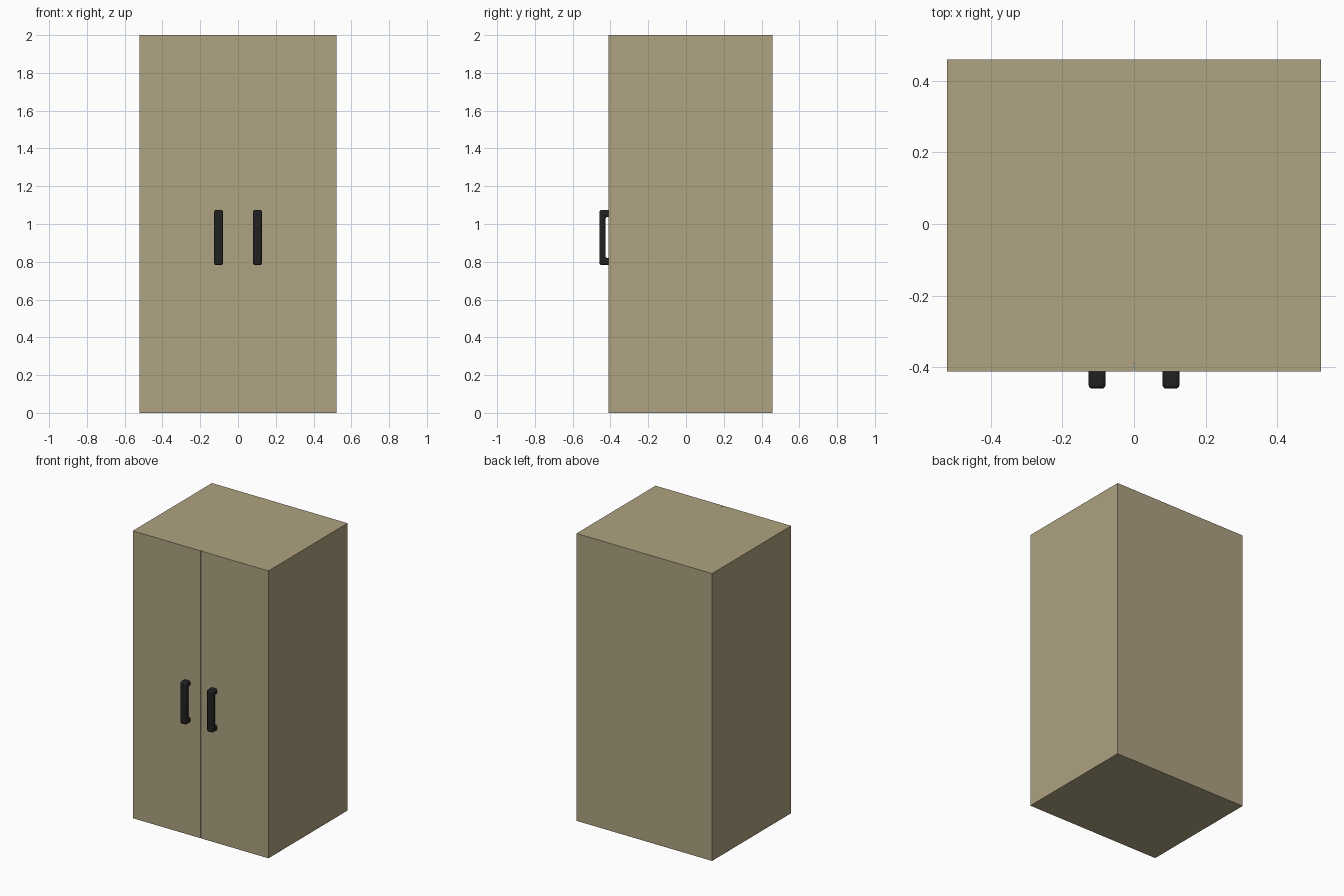
import bpy, bmesh

if "Cube" in bpy.data.objects:
    bpy.data.objects.remove(bpy.data.objects["Cube"])

W, H = 0.522, 2.0                       # half width, height
BACK, FRONT, DOOR = 0.459, -0.411, 0.02  # depth limits, door thickness


def material(name, rgb):
    m = bpy.data.materials.new(name)
    m.diffuse_color = (*rgb, 1)
    m.use_nodes = True
    m.node_tree.nodes["Principled BSDF"].inputs["Base Color"].default_value = m.diffuse_color
    return m


def add(name, bm, mat):
    bmesh.ops.recalc_face_normals(bm, faces=bm.faces)
    me = bpy.data.meshes.new(name)
    bm.to_mesh(me)
    bm.free()
    me.materials.append(mat)
    ob = bpy.data.objects.new(name, me)
    bpy.context.collection.objects.link(ob)
    return ob


def box(name, lo, hi, mat):
    bm = bmesh.new()
    bmesh.ops.create_cube(bm, size=1)
    for v in bm.verts:
        v.co = [lo[i] if v.co[i] < 0 else hi[i] for i in range(3)]
    return add(name, bm, mat)


def handle(name, x, mat):
    # C-shaped side profile, extruded across x and rounded
    profile = [(FRONT + 0.012, 0.783), (-0.459, 0.783), (-0.459, 1.074), (FRONT + 0.012, 1.074),
               (FRONT + 0.012, 1.037), (-0.426, 1.037), (-0.426, 0.82), (FRONT + 0.012, 0.82)]
    half = 0.0235
    bm = bmesh.new()
    face = bm.faces.new([bm.verts.new((x - half, y, z)) for y, z in profile])
    ext = bmesh.ops.extrude_face_region(bm, geom=[face])
    moved = [g for g in ext["geom"] if isinstance(g, bmesh.types.BMVert)]
    bmesh.ops.translate(bm, verts=moved, vec=(2 * half, 0, 0))
    ob = add(name, bm, mat)
    bev = ob.modifiers.new("rounding", "BEVEL")
    bev.width, bev.segments = 0.01, 3
    bpy.context.view_layer.objects.active = ob
    ob.select_set(True)
    bpy.ops.object.shade_smooth_by_angle()
    ob.select_set(False)


wood = material("tan_wood", (0.42, 0.36, 0.22))
black = material("black_metal", (0.015, 0.015, 0.015))

# Cabinet body
box("cabinet_body", (-W, FRONT + DOOR, 0), (W, BACK, H), wood)

# Doors with a hairline gap, and their handles
for side, s in (("left", -1), ("right", 1)):
    xs = sorted((s * 0.001, s * W))
    box(side + "_door", (xs[0], FRONT, 0), (xs[1], FRONT + DOOR, H), wood)
    handle(side + "_handle", s * 0.103, black)
